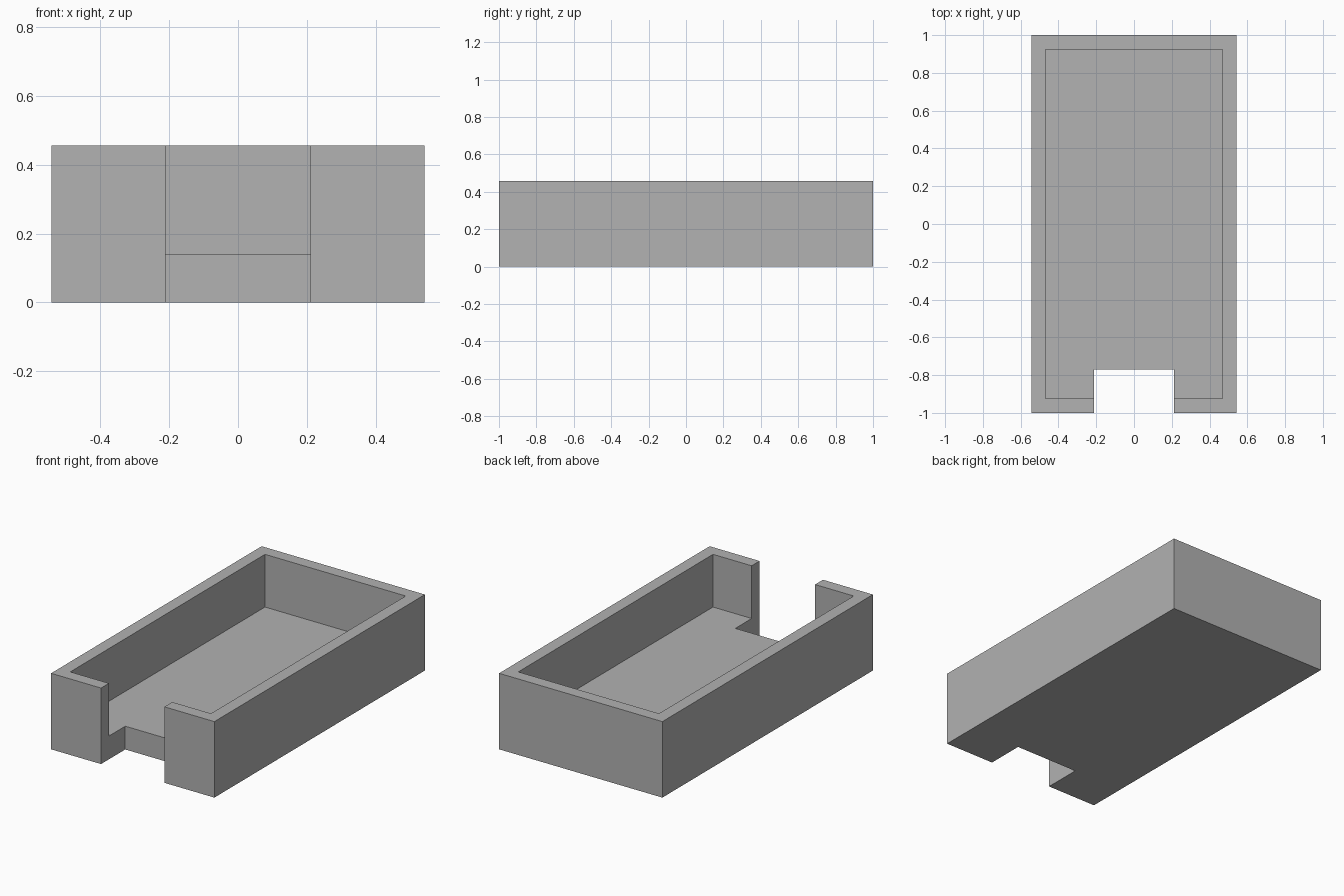
import bpy
import bmesh
from mathutils import Vector

default_cube = bpy.data.objects.get("Cube")
if default_cube:
    bpy.data.objects.remove(default_cube, do_unlink=True)

HALF_X, HALF_Y, HEIGHT = 0.543, 1.0, 0.457
WALL, FLOOR = 0.075, 0.14
NOTCH_HALF, NOTCH_BACK = 0.211, -0.77

grey = bpy.data.materials.new("plain grey")
grey.use_nodes = True
colour = (0.445, 0.445, 0.445, 1)
grey.diffuse_color = colour
grey.node_tree.nodes["Principled BSDF"].inputs["Base Color"].default_value = colour


def box(name, low, high):
    """Axis-aligned box between two opposite corners."""
    low, high = Vector(low), Vector(high)
    bm = bmesh.new()
    bmesh.ops.create_cube(bm, size=1)
    bmesh.ops.scale(bm, vec=high - low, verts=bm.verts)
    bmesh.ops.translate(bm, vec=(low + high) / 2, verts=bm.verts)
    mesh = bpy.data.meshes.new(name)
    bm.to_mesh(mesh)
    bm.free()
    mesh.materials.append(grey)
    obj = bpy.data.objects.new(name, mesh)
    bpy.context.collection.objects.link(obj)
    return obj


def cut(target, cutter):
    """Subtract the cutter, then discard it."""
    cutter.hide_render = True
    mod = target.modifiers.new("cut", 'BOOLEAN')
    mod.operation = 'DIFFERENCE'
    mod.solver = 'EXACT'
    mod.object = cutter
    bpy.context.view_layer.objects.active = target
    bpy.ops.object.modifier_apply(modifier=mod.name)
    bpy.data.objects.remove(cutter, do_unlink=True)


# Solid block for the open tray
tray = box("tray", (-HALF_X, -HALF_Y, 0), (HALF_X, HALF_Y, HEIGHT))

# Hollow interior above the thick floor
cut(tray, box("cavity_cutter",
              (WALL - HALF_X, WALL - HALF_Y, FLOOR),
              (HALF_X - WALL, HALF_Y - WALL, HEIGHT + 1)))

# Front opening through the wall and into the floor
cut(tray, box("notch_cutter",
              (-NOTCH_HALF, -HALF_Y - 1, -1),
              (NOTCH_HALF, NOTCH_BACK, HEIGHT + 1)))
